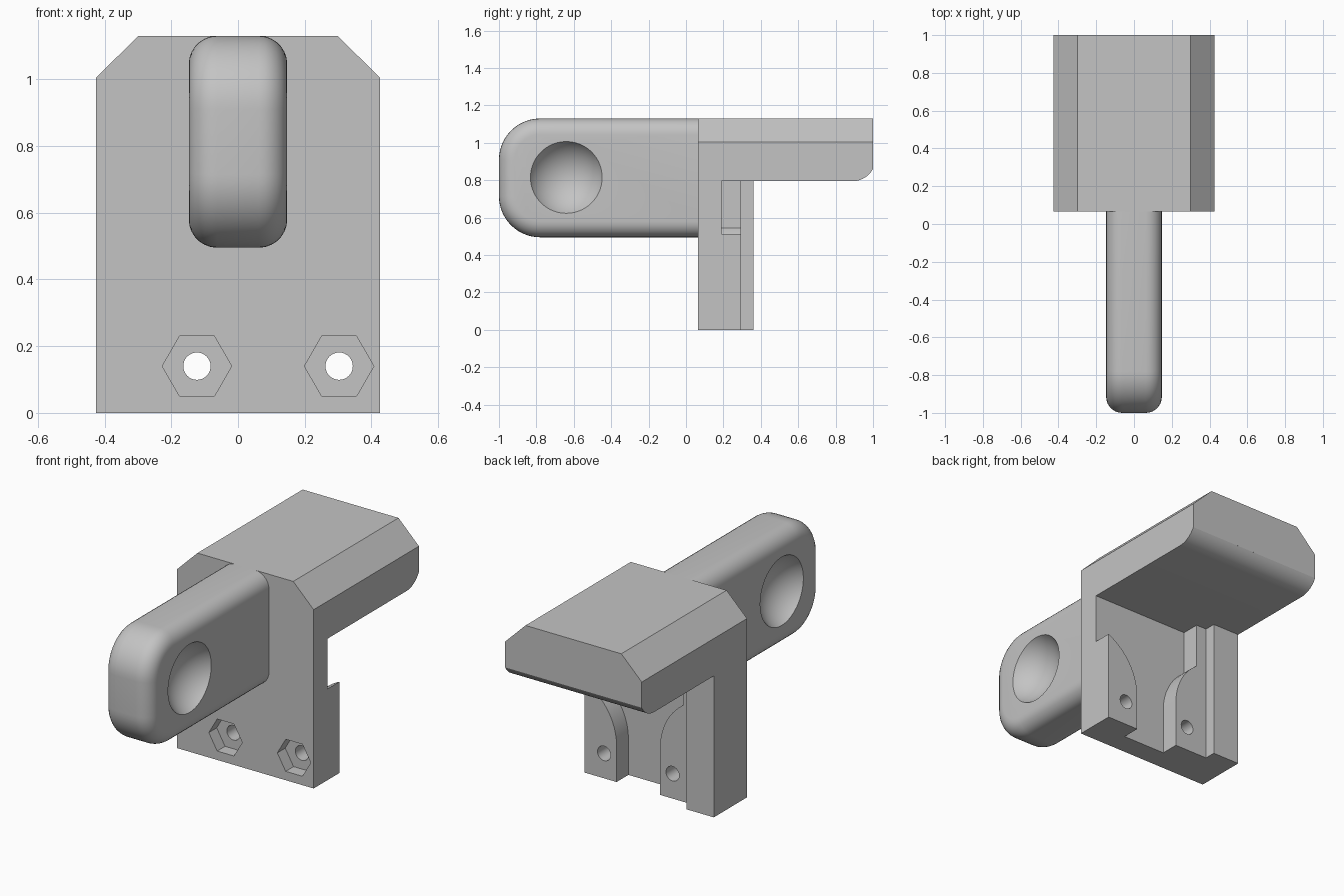
import bpy, bmesh, math
from mathutils import Vector

cube = bpy.data.objects.get("Cube")
if cube:
    bpy.data.objects.remove(cube, do_unlink=True)

grey = bpy.data.materials.new("plain grey")
grey.use_nodes = True
colour = (0.55, 0.55, 0.55, 1)
grey.diffuse_color = colour
grey.node_tree.nodes["Principled BSDF"].inputs["Base Color"].default_value = colour


def finish(name, bm):
    bmesh.ops.recalc_face_normals(bm, faces=bm.faces)
    mesh = bpy.data.meshes.new(name)
    bm.to_mesh(mesh)
    bm.free()
    mesh.materials.append(grey)
    obj = bpy.data.objects.new(name, mesh)
    bpy.context.collection.objects.link(obj)
    return obj


def prism_mesh(points, axis, start, end):
    """Extrude a (y, z) profile along x, or an (x, z) profile along y."""
    bm = bmesh.new()
    place = (lambda a, b: (start, a, b)) if axis == "x" else (lambda a, b: (a, start, b))
    face = bm.faces.new([bm.verts.new(place(a, b)) for a, b in points])
    moved = bmesh.ops.extrude_face_region(bm, geom=[face], use_keep_orig=True)
    step = Vector((end - start, 0, 0) if axis == "x" else (0, end - start, 0))
    bmesh.ops.translate(bm, vec=step,
                        verts=[v for v in moved["geom"] if isinstance(v, bmesh.types.BMVert)])
    return bm


def prism(name, *args):
    return finish(name, prism_mesh(*args))


def arc(cx, cz, r, a0, a1, steps=14):
    angles = [math.radians(a0 + (a1 - a0) * i / steps) for i in range(steps + 1)]
    return [(cx + r * math.cos(a), cz + r * math.sin(a)) for a in angles]


def select_only(obj):
    bpy.ops.object.select_all(action="DESELECT")
    obj.select_set(True)
    bpy.context.view_layer.objects.active = obj


def combine(obj, cutter, operation="DIFFERENCE"):
    select_only(obj)
    mod = obj.modifiers.new("cut", "BOOLEAN")
    mod.operation, mod.solver, mod.object = operation, "EXACT", cutter
    bpy.ops.object.modifier_apply(modifier=mod.name)
    bpy.data.objects.remove(cutter, do_unlink=True)


def smooth(obj):
    select_only(obj)
    bpy.ops.object.shade_smooth_by_angle(angle=math.radians(20))


# Bracket: chamfered front outline crossed with an L-shaped side profile
W, TOP, FRONT, CEIL = 0.425, 1.13, 0.065, 0.795
bracket = prism("bracket", [(-W, 0), (W, 0), (W, 1.005), (0.298, TOP), (-0.298, TOP), (-W, 1.005)],
                "y", FRONT, 1.0)
side = [(0, -0.1), (0.36, -0.1), (0.36, CEIL)]
side += arc(0.89, 0.92, 0.125, -90, -28.4)
side += [(1.1, 0.861), (1.1, 1.3), (0, 1.3)]
combine(bracket, prism("side_profile", side, "x", -1, 1), "INTERSECT")

# Stepped back of the plate, then the channel between two rounded lobes
combine(bracket, prism("back_step", [(-0.255, -0.1), (0.6, -0.1), (0.6, CEIL), (-0.255, CEIL)],
                       "y", 0.295, 0.45))
channel = [(-0.045, -0.1)] + arc(-0.385, 0.265, 0.34, 0, 55)
channel += [(-0.19, CEIL), (0.5, CEIL)]
channel += arc(0.565, 0.203, 0.34, 101, 180) + [(0.225, -0.1)]
combine(bracket, prism("channel", channel, "y", 0.19, 0.32))

# Bolt holes with hexagonal nut pockets
for x in (-0.123, 0.303):
    combine(bracket, prism("nut_pocket", arc(x, 0.14, 0.104, 0, 300, 5), "y", 0, FRONT + 0.07))
    combine(bracket, prism("bolt_hole", arc(x, 0.14, 0.041, 0, 348.75, 31), "y", 0, 0.6))
smooth(bracket)

# Handle: rounded bar with softened edges, open towards the bracket
H, LOW, R, BACK = 0.1475, 0.495, 0.22, 0.067
outline = [(BACK, LOW), (BACK, TOP)]
outline += arc(-1 + R, TOP - R, R, 90, 180) + arc(-1 + R, LOW + R, R, 180, 270)
bm = prism_mesh(outline, "x", -H, H)
rim = [e for e in bm.edges
       if abs(e.verts[0].co.x - e.verts[1].co.x) < 1e-4
       and min(v.co.y for v in e.verts) < BACK - 0.01]
bmesh.ops.bevel(bm, geom=rim, offset=0.085, segments=7, profile=0.5, affect="EDGES")
handle = finish("handle", bm)

# Round dished grips on both sides of the handle
DEPTH, RIM = 0.11, 0.192
ball = (RIM ** 2 + DEPTH ** 2) / (2 * DEPTH)
for s in (-1, 1):
    bm = bmesh.new()
    bmesh.ops.create_uvsphere(bm, u_segments=64, v_segments=32, radius=ball)
    bmesh.ops.translate(bm, verts=bm.verts, vec=(s * (H - DEPTH + ball), -0.64, 0.815))
    combine(handle, finish("grip_dish", bm))
smooth(handle)
